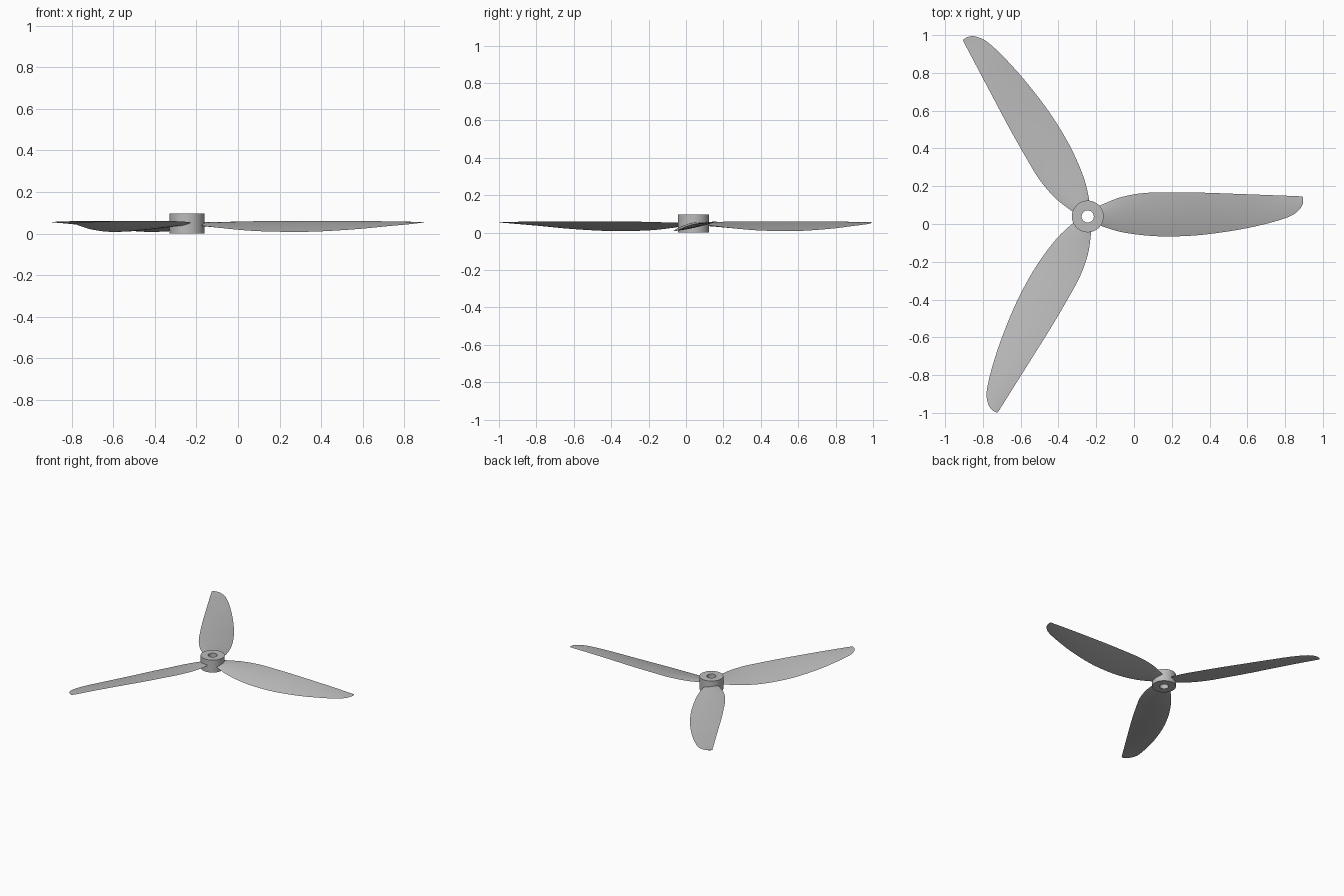
import bpy, bmesh, math
from mathutils import Vector, Matrix

old = bpy.data.objects.get("Cube")
if old:
    bpy.data.objects.remove(old, do_unlink=True)

grey = bpy.data.materials.new("plain grey")
grey.use_nodes = True
colour = (0.5, 0.5, 0.5, 1)
grey.diffuse_color = colour
grey.node_tree.nodes["Principled BSDF"].inputs["Base Color"].default_value = colour

HUB_CENTRE = Vector((-0.245, 0.04, 0))


def finish(name, bm, angle):
    """Turn a bmesh into a smooth shaded object with the shared material."""
    bmesh.ops.recalc_face_normals(bm, faces=bm.faces[:])
    mesh = bpy.data.meshes.new(name)
    bm.to_mesh(mesh)
    bm.free()
    mesh.materials.append(grey)
    obj = bpy.data.objects.new(name, mesh)
    bpy.context.collection.objects.link(obj)
    bpy.ops.object.select_all(action="DESELECT")
    obj.select_set(True)
    bpy.context.view_layer.objects.active = obj
    bpy.ops.object.shade_smooth_by_angle(angle=math.radians(angle))
    return obj


def bridge(bm, a, b):
    """Join two closed rings of equal size with quads."""
    for i in range(len(a)):
        j = (i + 1) % len(a)
        bm.faces.new((a[i], a[j], b[j], b[i]))


def catmull(points, steps):
    """Smooth list of tuples passing through the given points."""
    out = []
    for i in range(len(points) - 1):
        p = [points[min(max(i + k, 0), len(points) - 1)] for k in (-1, 0, 1, 2)]
        for s in range(steps):
            t = s / steps
            out.append([b + t * (c - a + t * (2*a - 5*b + 4*c - d + t * (3*(b - c) + d - a))) / 2
                        for a, b, c, d in zip(*p)])
    return out + [list(points[-1])]


# Hub: a tube with a through bore
bm = bmesh.new()
SIDES = 64
profile = ((0.032, 0), (0.084, 0), (0.084, 0.096), (0.032, 0.096))
rings = [[bm.verts.new((r * math.cos(math.tau * i / SIDES), r * math.sin(math.tau * i / SIDES), z))
          for i in range(SIDES)] for r, z in profile]
for k in range(len(rings)):
    bridge(bm, rings[k], rings[(k + 1) % len(rings)])
hub = finish("hub", bm, 30)
hub.location = HUB_CENTRE

# Blade stations: radius, front edge y, back edge y, front edge z, back edge z, thickness
stations = [
    (0.04, -0.035, 0.045, 0.042, 0.052, 0.018),
    (0.09, -0.057, 0.069, 0.036, 0.053, 0.017),
    (0.18, -0.083, 0.103, 0.025, 0.056, 0.016),
    (0.30, -0.100, 0.124, 0.014, 0.059, 0.015),
    (0.43, -0.106, 0.127, 0.009, 0.060, 0.014),
    (0.60, -0.098, 0.126, 0.009, 0.060, 0.012),
    (0.80, -0.070, 0.119, 0.020, 0.060, 0.009),
    (0.96, -0.035, 0.113, 0.035, 0.059, 0.007),
    (1.07, 0.000, 0.109, 0.045, 0.057, 0.005),
    (1.118, 0.034, 0.107, 0.051, 0.056, 0.004),
    (1.136, 0.060, 0.105, 0.054, 0.056, 0.003),
    (1.141, 0.078, 0.100, 0.055, 0.056, 0.002),
]
CHORD = 14


def blade(name, turn):
    bm = bmesh.new()
    rings = []
    for r, y0, y1, z0, z1, thick in catmull(stations, 4):
        ring = []
        for i in range(2 * CHORD):
            a = math.pi * i / CHORD
            u = (1 - math.cos(a)) / 2
            # thin lens section between the two edges
            z = z0 + u * (z1 - z0) + math.sin(a) * abs(math.sin(a)) * thick / 2
            ring.append(bm.verts.new((r, y0 + u * (y1 - y0), z)))
        rings.append(ring)
    for a, b in zip(rings, rings[1:]):
        bridge(bm, a, b)
    bm.faces.new(rings[0])
    bm.faces.new(rings[-1])
    bm.transform(Matrix.Translation(HUB_CENTRE) @ Matrix.Rotation(turn, 4, "Z"))
    finish(name, bm, 50)


# Three equal blades around the hub
for k, name in enumerate(("left_blade", "back_right_blade", "front_right_blade")):
    blade(name, math.tau * k / 3)
